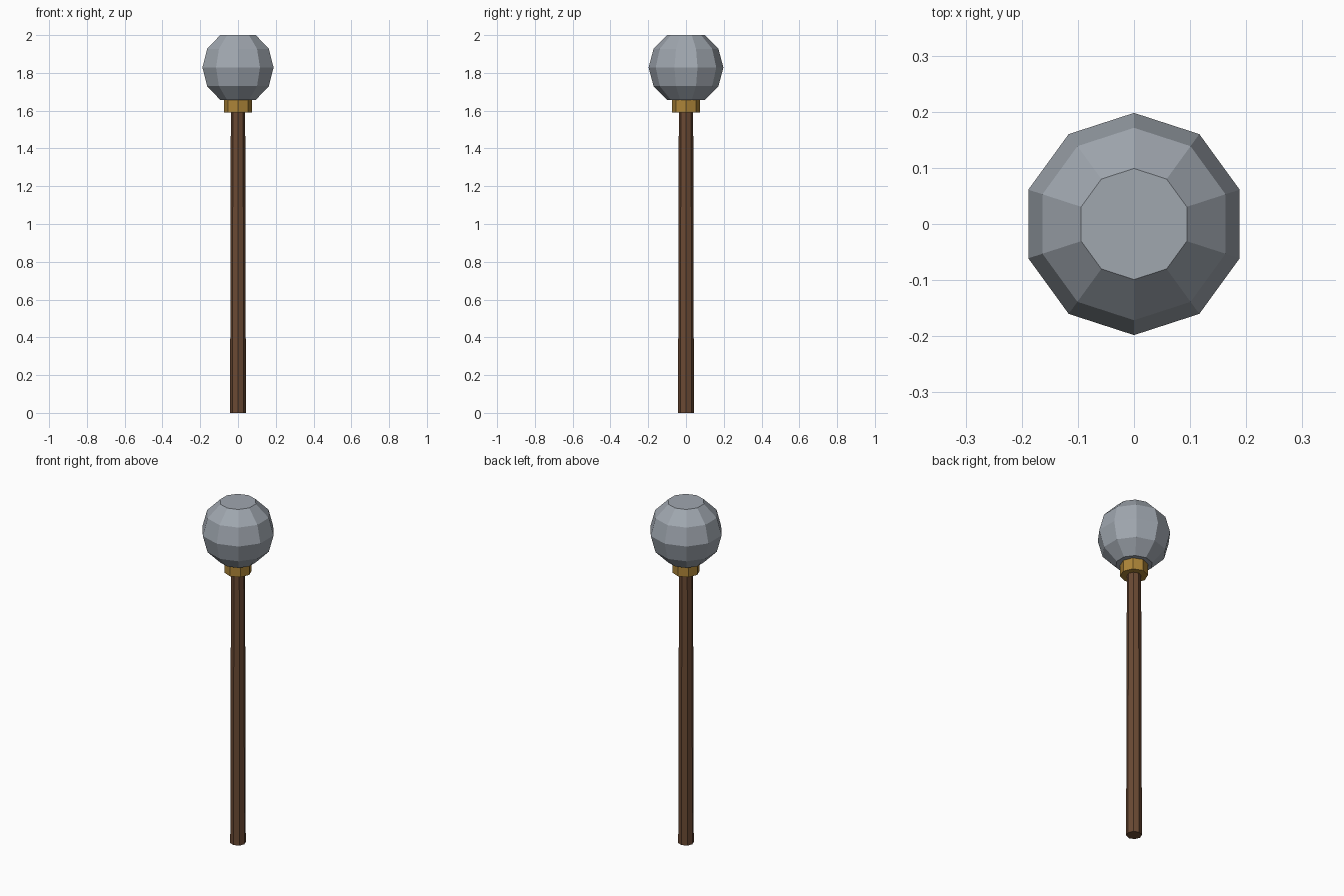
import bpy, math
from mathutils import Matrix

cube = bpy.data.objects.get("Cube")
if cube:
    bpy.data.objects.remove(cube, do_unlink=True)


def material(name, colour):
    m = bpy.data.materials.new(name)
    m.use_nodes = True
    m.diffuse_color = (*colour, 1)
    m.node_tree.nodes["Principled BSDF"].inputs["Base Color"].default_value = (*colour, 1)
    return m


def lathe(name, rings, sides, mat):
    """Flat-faced solid from (radius, height) rings, first corner on +y, capped at both ends."""
    verts = [(r * math.sin(math.tau * i / sides), r * math.cos(math.tau * i / sides), z)
             for r, z in rings for i in range(sides)]
    faces = [tuple(range(sides)), tuple(reversed(range(len(verts) - sides, len(verts))))]
    for k in range(len(rings) - 1):
        for i in range(sides):
            a, b = k * sides + i, k * sides + (i + 1) % sides
            faces.append((b, a, a + sides, b + sides))
    mesh = bpy.data.meshes.new(name)
    mesh.from_pydata(verts, [], faces)
    mesh.materials.append(mat)
    obj = bpy.data.objects.new(name, mesh)
    bpy.context.collection.objects.link(obj)
    return obj


wood = material("dark wood", (0.145, 0.068, 0.034))
brass = material("brass", (0.42, 0.235, 0.04))
steel = material("grey steel", (0.35, 0.385, 0.43))

# Slightly tapered shaft
lathe("shaft", [(0.042, 0), (0.038, 1.62)], 8, wood)

# Collar under the head
lathe("collar", [(0.074, 1.59), (0.074, 1.66)], 8, brass)

# Ball head with its poles cut flat
R = 0.198
angles = [math.radians(a) for a in range(-60, 61, 30)]
lathe("ball_head", [(R * math.cos(a), 2 + R * (math.sin(a) - math.sin(angles[-1]))) for a in angles],
      10, steel)
